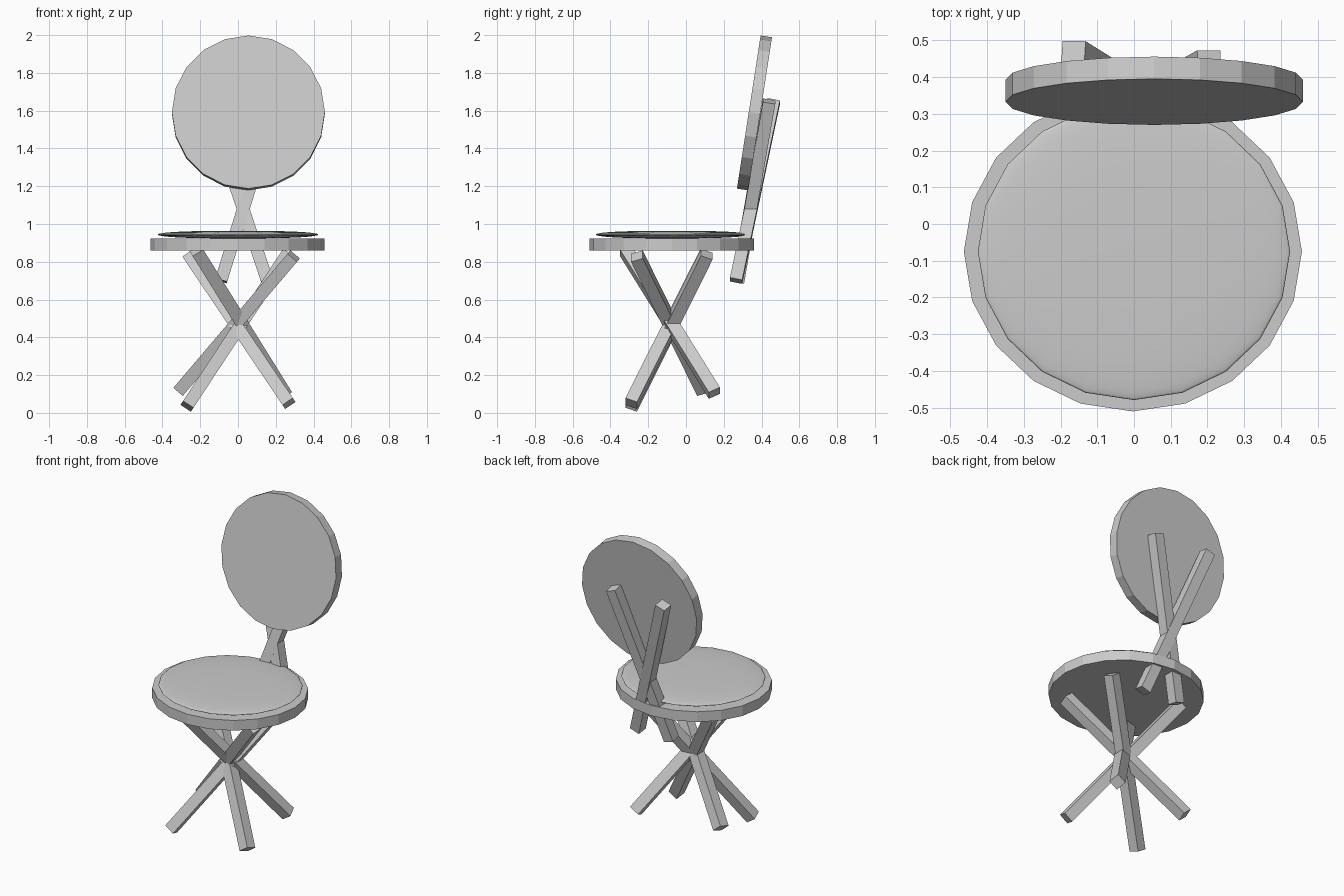
import bpy, math
from mathutils import Vector, Matrix

if "Cube" in bpy.data.objects:
    bpy.data.objects.remove(bpy.data.objects["Cube"])


def disc(name, loc, rx, ry, thick, tilt=0.0):
    """20-sided flat disc with slightly oval outline."""
    bpy.ops.mesh.primitive_cylinder_add(vertices=20, radius=1, depth=1)
    ob = bpy.context.object
    ob.name = name
    ob.scale = (rx, ry, thick)
    ob.rotation_euler = (tilt, 0, 0)
    ob.location = loc
    return ob


def bar(name, a, b, w):
    """Square bar running from a to b, one face pair turned to the front."""
    a, b = Vector(a), Vector(b)
    d = b - a
    z = d.normalized()
    x = Vector((0, 1, 0)).cross(z).normalized()
    y = z.cross(x)
    bpy.ops.mesh.primitive_cube_add(size=1)
    ob = bpy.context.object
    ob.name = name
    rot = Matrix((x, y, z)).transposed().to_4x4()
    ob.matrix_world = (Matrix.Translation((a + b) / 2) @ rot
                       @ Matrix.Diagonal((w, w, d.length, 1)))
    return ob


# Seat board
disc("seat", (-0.003, -0.075, 0.892), 0.46, 0.435, 0.065)

# Domed cushion on the seat
bpy.ops.mesh.primitive_uv_sphere_add(segments=20, ring_count=16, radius=1)
cushion = bpy.context.object
cushion.name = "seat_cushion"
for v in cushion.data.vertices:      # flatten into a pillow with a full rim
    r = math.hypot(v.co.x, v.co.y)
    if r > 1e-5:
        k = r ** 0.7 / r
        v.co.x *= k
        v.co.y *= k
cushion.scale = (0.425, 0.404, 0.02)
cushion.rotation_euler = (0, 0, math.pi / 2 * 0)
cushion.location = (0, -0.075, 0.944)
bpy.ops.object.shade_smooth_by_angle(angle=math.radians(30))

# Round backrest leaning back
disc("backrest", (0.055, 0.3625, 1.588), 0.405, 0.41, 0.061,
     math.radians(90 - 8.8))

# Crossed backrest supports
bar("back_support_right", (-0.09, 0.275, 0.70), (0.205, 0.44, 1.65), 0.066)
bar("back_support_left", (0.155, 0.265, 0.70), (-0.165, 0.465, 1.65), 0.066)

# Four legs crossing under the seat
legs = {
    "front_left_leg": ((-0.27, -0.29, 0.035), (0.26, 0.11, 0.84)),
    "front_right_leg": ((0.27, -0.29, 0.05), (-0.26, 0.105, 0.835)),
    "back_right_leg": ((0.25, 0.15, 0.105), (-0.22, -0.32, 0.86)),
    "back_left_leg": ((-0.31, 0.09, 0.12), (0.295, -0.26, 0.83)),
}
for name, (a, b) in legs.items():
    bar(name, a, b, 0.066)
